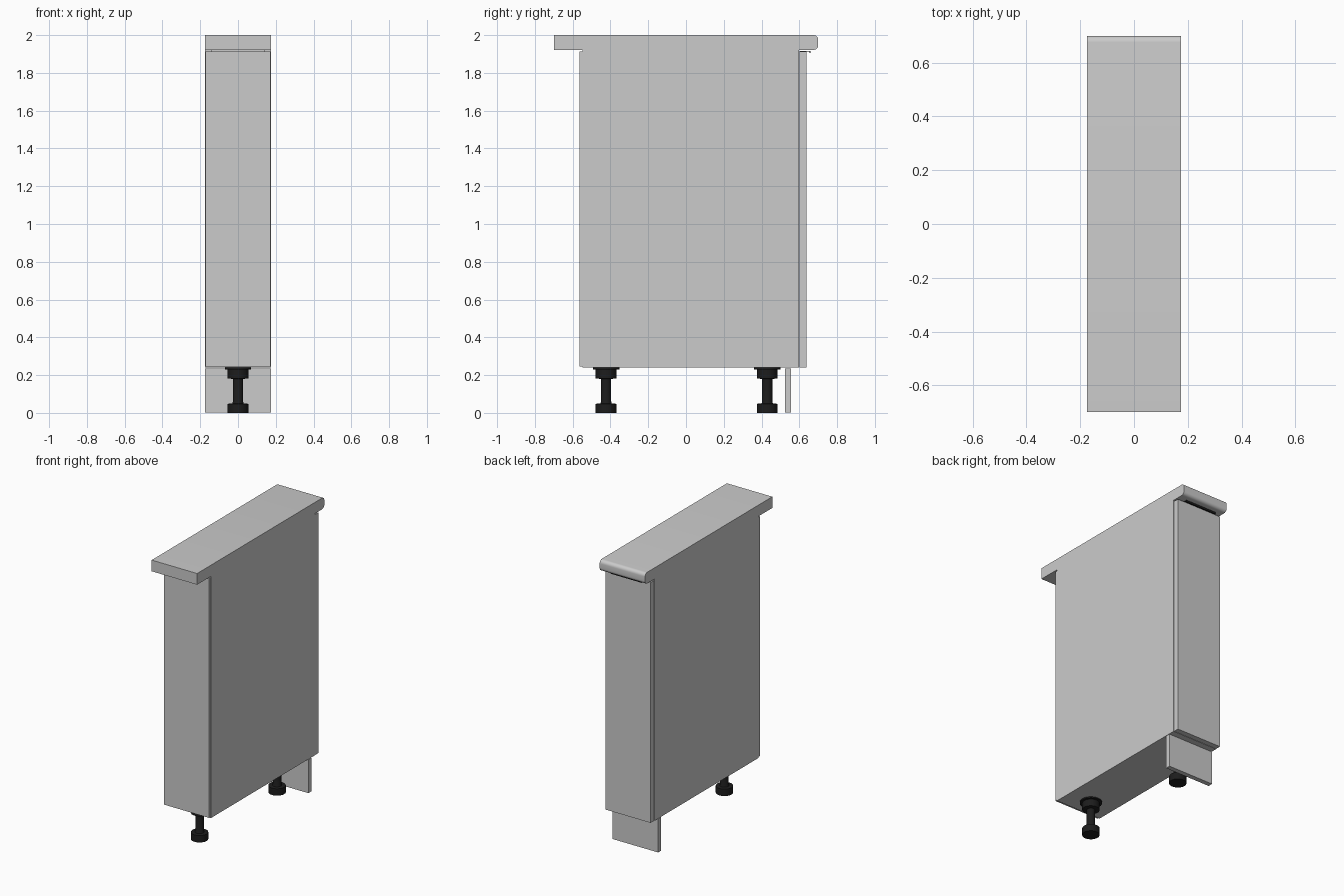
import bpy, bmesh, math

if "Cube" in bpy.data.objects:
    bpy.data.objects.remove(bpy.data.objects["Cube"])

black = bpy.data.materials.new("black_plastic")
black.diffuse_color = (0.012, 0.012, 0.012, 1)
black.use_nodes = True
black.node_tree.nodes["Principled BSDF"].inputs["Base Color"].default_value = black.diffuse_color


def finish(name, bm, mat=None):
    bmesh.ops.recalc_face_normals(bm, faces=bm.faces[:])
    me = bpy.data.meshes.new(name)
    bm.to_mesh(me)
    bm.free()
    ob = bpy.data.objects.new(name, me)
    bpy.context.collection.objects.link(ob)
    if mat:
        me.materials.append(mat)
    return ob


def smooth(ob):
    bpy.ops.object.select_all(action='DESELECT')
    ob.select_set(True)
    bpy.context.view_layer.objects.active = ob
    bpy.ops.object.shade_smooth_by_angle(angle=math.radians(30))


def box(name, x, y, z, mat=None):
    """Box from (min, max) ranges."""
    bm = bmesh.new()
    bmesh.ops.create_cube(bm, size=1)
    for v in bm.verts:
        for i, (a, b) in enumerate((x, y, z)):
            v.co[i] = a if v.co[i] < 0 else b
    return finish(name, bm, mat)


def extrude_yz(name, pts, half, mat=None):
    """Side profile in y, z extruded across the width."""
    bm = bmesh.new()
    face = bm.faces.new([bm.verts.new((-half, y, z)) for y, z in pts])
    res = bmesh.ops.extrude_face_region(bm, geom=[face])
    for v in res["geom"]:
        if isinstance(v, bmesh.types.BMVert):
            v.co.x = half
    return finish(name, bm, mat)


def lathe(name, profile, x, y, mat=None, steps=32):
    """Radius, height profile spun about a vertical axis."""
    bm = bmesh.new()
    vs = [bm.verts.new((r, 0, z)) for r, z in profile]
    es = [bm.edges.new(p) for p in zip(vs, vs[1:])]
    bmesh.ops.spin(bm, geom=vs + es, cent=(0, 0, 0), axis=(0, 0, 1),
                   angle=2 * math.pi, steps=steps)
    bmesh.ops.remove_doubles(bm, verts=bm.verts[:], dist=1e-5)
    ob = finish(name, bm, mat)
    ob.location = (x, y, 0)
    smooth(ob)


W = 0.175            # half width
T = 0.037            # board thickness
BOTTOM, TOP = 0.239, 1.922

# Worktop with rounded front edge
R = 0.024
arc = [math.radians(a) for a in range(0, 91, 15)]
profile = [(-0.7, TOP), (-0.7, 2.0)]
profile += [(0.7 - R + R * math.sin(a), 2.0 - R + R * math.cos(a)) for a in arc]
profile += [(0.7 - R + R * math.cos(a), TOP + R - R * math.sin(a)) for a in arc]
smooth(extrude_yz("worktop", profile, W))

# Carcass boards
Y0, Y1 = -0.547, 0.597
for side, s in (("left", -1), ("right", 1)):
    xs = sorted((s * W, s * (W - T)))
    box(f"{side}_side_panel", xs, (Y0, Y1), (BOTTOM, TOP))
inner = (-W + T, W - T)
box("bottom_panel", inner, (Y0, Y1), (BOTTOM, BOTTOM + T))
box("shelf", inner, (Y0, 0.55), (1.06, 1.06 + T))
for name, y in (("rear_rail", -0.457), ("front_rail", 0.257)):
    box(name, inner, (y, y + 0.235), (TOP - T, TOP))
box("back_panel", (-W + 0.002, W - 0.002), (-0.565, Y0), (BOTTOM + 0.007, TOP - 0.008))

# Door, plinth
box("door", (-W + 0.002, W - 0.002), (0.6, 0.637), (BOTTOM, 1.913))
box("plinth", (-W, W), (0.524, 0.557), (0.003, 0.236))

# Edge pull over the top of the door
extrude_yz("door_edge_pull", [(0.602, 1.913), (0.602, 1.917), (0.658, 1.917),
                              (0.658, 1.904), (0.654, 1.904), (0.654, 1.913)], 0.12, black)

# Adjustable feet
foot = [(0, 0), (0.055, 0), (0.055, 0.048), (0.03, 0.05), (0.027, 0.06), (0.027, 0.18),
        (0.055, 0.182), (0.055, 0.23), (0.07, 0.231), (0.07, 0.239), (0, 0.239)]
for name, y in (("rear_foot", -0.423), ("front_foot", 0.43)):
    lathe(name, foot, 0, y, black)
